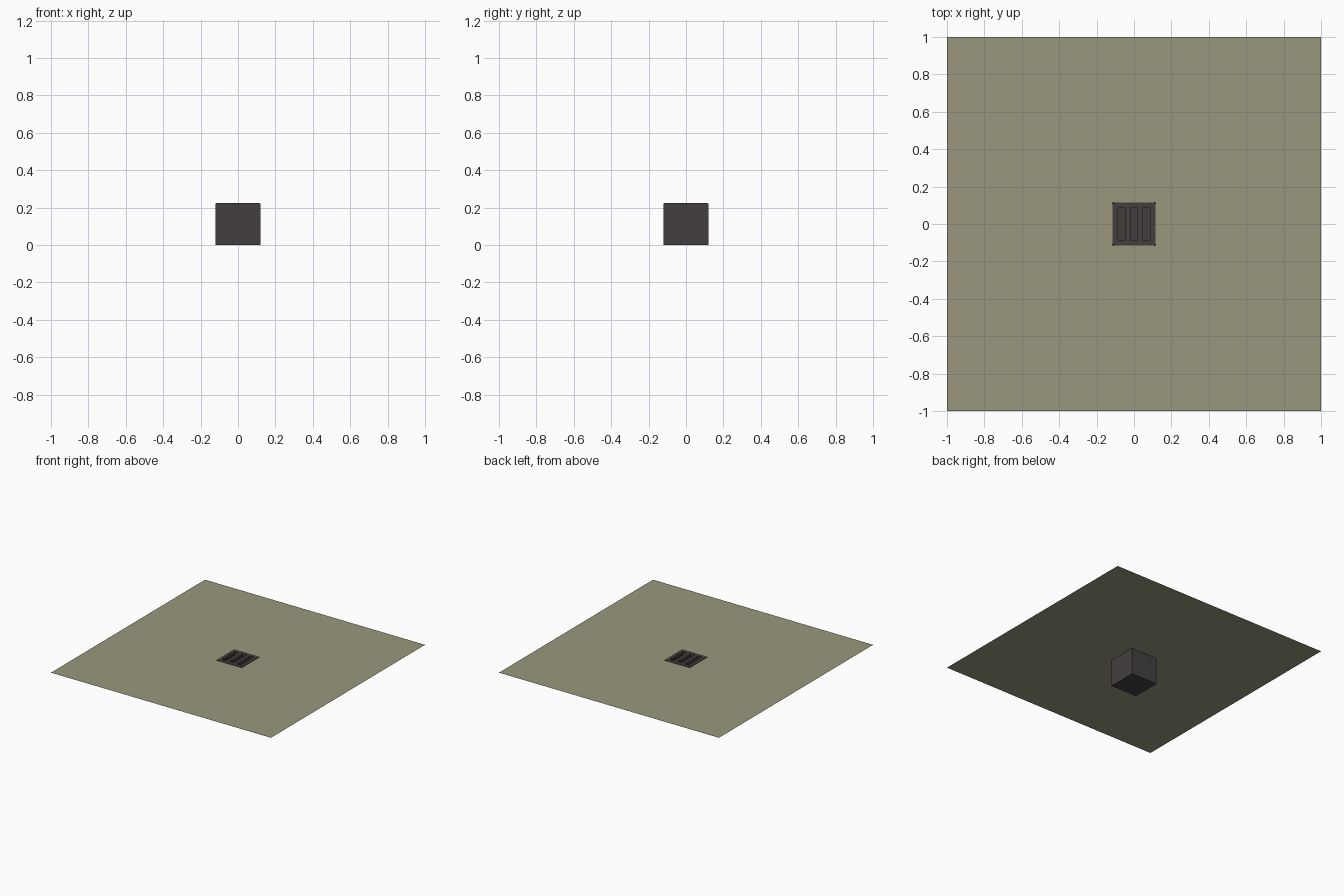
import bpy, bmesh
from mathutils import Matrix

if "Cube" in bpy.data.objects:
    bpy.data.objects.remove(bpy.data.objects["Cube"])


def material(name, rgb):
    m = bpy.data.materials.new(name)
    m.diffuse_color = (*[(c / 255) ** 2.2 for c in rgb], 1)
    m.use_nodes = True
    m.node_tree.nodes["Principled BSDF"].inputs["Base Color"].default_value = m.diffuse_color
    return m


paving = material("khaki paving", (152, 150, 124))
iron = material("dark iron", (70, 65, 65))


def finish(bm, name, mat):
    bmesh.ops.recalc_face_normals(bm, faces=bm.faces[:])
    me = bpy.data.meshes.new(name)
    bm.to_mesh(me)
    bm.free()
    ob = bpy.data.objects.new(name, me)
    bpy.context.collection.objects.link(ob)
    me.materials.append(mat)
    return ob


def sheet(bm, xs, ys, z, holes):
    """Grid of quads on the given lines, leaving out the hole cells."""
    v = [[bm.verts.new((x, y, z)) for y in ys] for x in xs]
    for i in range(len(xs) - 1):
        for j in range(len(ys) - 1):
            if (i, j) not in holes:
                bm.faces.new((v[i][j], v[i + 1][j], v[i + 1][j + 1], v[i][j + 1]))
    loose = [q for q in bm.verts if not q.link_faces]
    bmesh.ops.delete(bm, geom=loose, context='VERTS')


TOP, GROUND = 0.225, 0.221

# ground sheet with a square opening for the drain
bm = bmesh.new()
lines = [-1, -0.115, 0.115, 1]
sheet(bm, lines, lines, GROUND, {(1, 1)})
finish(bm, "ground_sheet", paving)
for f in bpy.data.objects["ground_sheet"].data.polygons:
    if f.normal.z < 0:
        f.flip()

# drain box, open at the top
bm = bmesh.new()
bmesh.ops.create_cube(bm, size=1, matrix=Matrix.Translation((0, 0, GROUND / 2))
                      @ Matrix.Diagonal((0.24, 0.24, GROUND, 1)))
lid = [f for f in bm.faces if f.calc_center_median().z > GROUND - 0.01]
bmesh.ops.delete(bm, geom=lid, context='FACES')
finish(bm, "drain_box", iron)

# slotted grate with rounded corners
bm = bmesh.new()
xs = [-0.115, -0.086, -0.049, -0.018, 0.018, 0.049, 0.086, 0.115]
ys = [-0.115, -0.086, 0.086, 0.115]
sheet(bm, xs, ys, TOP, {(1, 1), (3, 1), (5, 1)})
ext = bmesh.ops.extrude_face_region(bm, geom=bm.faces[:], use_keep_orig=True)
low = [g for g in ext["geom"] if isinstance(g, bmesh.types.BMVert)]
bmesh.ops.translate(bm, verts=low, vec=(0, 0, -0.025))
corners = [e for e in bm.edges
           if abs(e.verts[0].co.z - e.verts[1].co.z) > 0.01
           and all(abs(abs(c) - 0.115) < 1e-4 for c in e.verts[0].co.xy)]
bmesh.ops.bevel(bm, geom=corners, offset=0.012, segments=3, profile=0.5, affect='EDGES')
finish(bm, "grate", iron)
